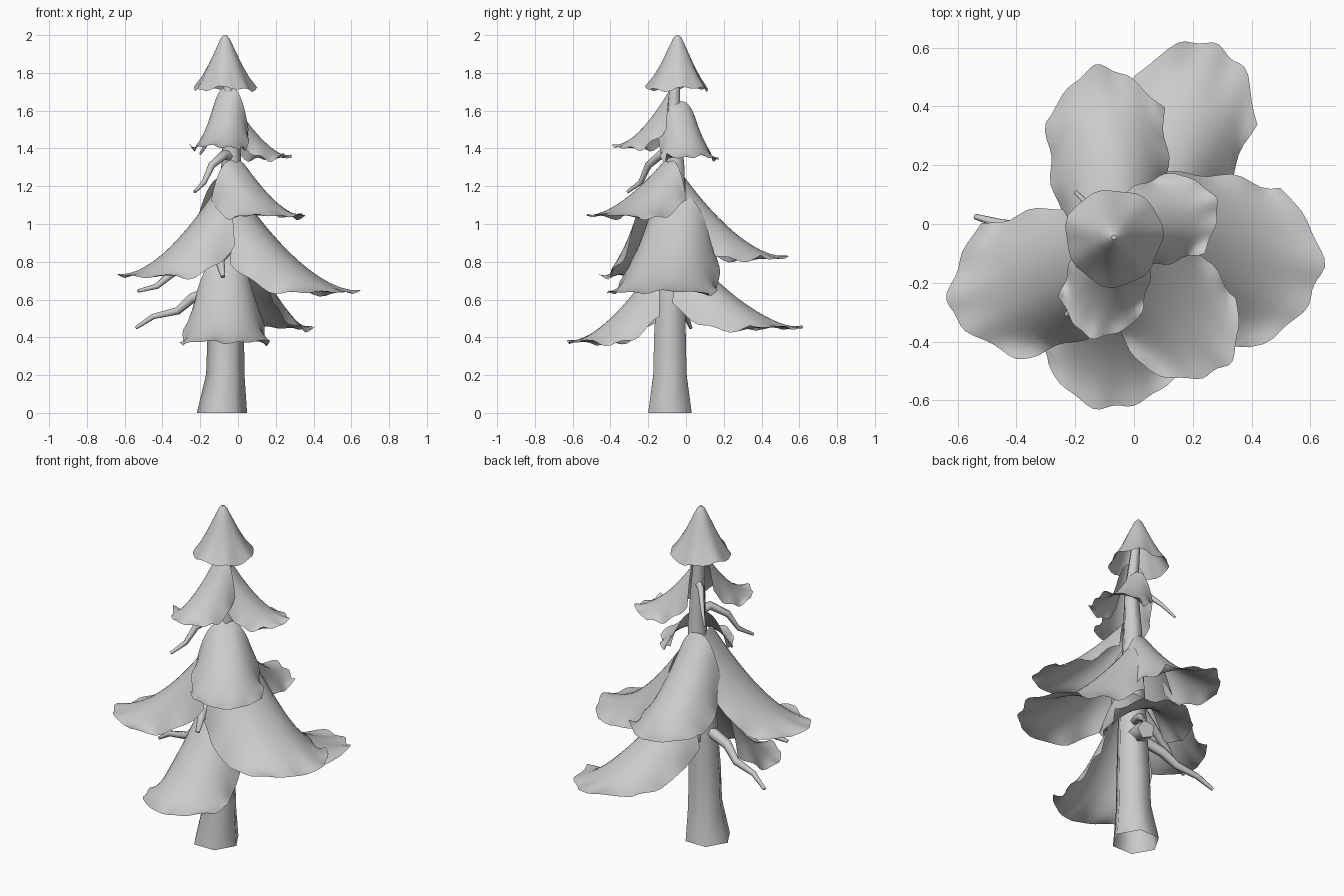
import bpy, math, random
from mathutils import Vector

if "Cube" in bpy.data.objects:
    bpy.data.objects.remove(bpy.data.objects["Cube"])

random.seed(4)


def make(name, verts, faces):
    me = bpy.data.meshes.new(name)
    me.from_pydata([tuple(v) for v in verts], [], faces)
    me.polygons.foreach_set("use_smooth", [len(f) == 4 for f in faces])
    me.update()
    ob = bpy.data.objects.new(name, me)
    bpy.context.collection.objects.link(ob)
    return ob


def tube(name, pts, radii, n=6, base=True):
    """Loft an n-sided tube along a path with end caps."""
    pts = [Vector(p) for p in pts]
    verts, faces = [], []
    for i, p in enumerate(pts):
        d = (pts[min(i + 1, len(pts) - 1)] - pts[max(i - 1, 0)]).normalized()
        side = Vector((0, 1, 0)).cross(d) if abs(d.z) > 0.9 else d.cross(Vector((0, 0, 1)))
        side.normalize()
        up = d.cross(side)
        if i == 0 and name == "trunk":
            side, up = Vector((1, 0, 0)), Vector((0, 1, 0))
        for k in range(n):
            a = 2 * math.pi * k / n
            verts.append(p + radii[i] * (math.cos(a) * side + math.sin(a) * up))
    for i in range(len(pts) - 1):
        for k in range(n):
            a, b = i * n + k, i * n + (k + 1) % n
            faces.append((a, b, b + n, a + n))
    if base:
        faces.append(tuple(reversed(range(n))))
    faces.append(tuple(range(len(verts) - n, len(verts))))
    return make(name, verts, faces)


def bough(name, root, tip, z0, z1, half, lift=(0, 0), nu=12, nv=20):
    """Drooping domed sheet of needles with a ragged rim; lift raises the right/left edge."""
    root, tip = Vector(root), Vector(tip)
    axis = tip - root
    side = Vector((-axis.y, axis.x)).normalized()
    h = z0 - z1
    ph = [random.uniform(0, 6.28) for _ in range(3)]
    verts, faces = [], []
    for i in range(nu + 1):
        u = i / nu
        width = half * (0.8 + 0.2 * math.sin(min(1, u * 1.6) * math.pi / 2))
        spine = z1 + h * (1 - u) ** 1.7
        low = z1 - 0.03 * math.sin(math.pi * u) + 0.3 * h * (1 - u) ** 2
        for j in range(nv + 1):
            v = 2 * j / nv - 1
            edge = low + (spine - low) * lift[v > 0]
            wob = 0.5 * math.sin(5 * v + ph[0]) + 0.5 * math.sin(11 * v + ph[1])
            reach = u * (1 - 0.3 * v * v + 0.03 * wob * u ** 6)
            rag = abs(v) ** 8 * math.sin(13 * u + ph[2] + v)
            p = root + axis * reach + side * v * width * (1 + 0.04 * rag)
            z = spine + (edge - spine) * abs(v) ** 2.6 + 0.012 * wob * u ** 8 + 0.012 * rag
            verts.append((p.x, p.y, z))
    m = nv + 1
    for i in range(nu):
        for j in range(nv):
            a = i * m + j
            faces.append((a, a + m, a + m + 1, a + 1))
    return make(name, verts, faces)


# Trunk with a flared foot, open underneath
tube("trunk",
     [(-.085, -.085, 0), (-.067, -.085, .2), (-.065, -.085, .4), (-.055, -.08, .7),
      (-.04, -.065, 1.0), (-.035, -.055, 1.3), (-.035, -.065, 1.55), (-.06, -.055, 1.85)],
     [.133, .102, .097, .085, .068, .054, .04, .025], base=False)

# Needle boughs, top to bottom
boughs = [
    ("front_top", (-.05, -.07), (-.15, -.38), 1.73, 1.41, .14, (0, 0)),
    ("right_top", (-.03, -.03), (.28, .07), 1.65, 1.355, .145, (0, 0)),
    ("front_right_middle", (-.02, -.09), (.29, -.5), 1.34, 1.045, .195, (0, 0)),
    ("left_middle", (-.07, -.12), (-.62, -.28), 1.24, .725, .235, (.55, 0)),
    ("back_middle", (-.07, -.01), (-.11, .53), 1.25, .82, .2, (0, 0)),
    ("right_low", (.01, -.05), (.63, -.2), 1.16, .64, .28, (0, 0)),
    ("back_right_low", (.02, .0), (.29, .61), .86, .45, .22, (0, .1)),
    ("front_low", (-.07, -.14), (-.07, -.63), .83, .375, .23, (0, 0)),
]
for nm, r, t, z0, z1, w, lf in boughs:
    bough(nm + "_bough", r, t, z0, z1, w, lf)

# Cap cone with a ragged flared skirt
N = 28
verts, faces = [], []
prof = [(.008, 2.0), (.022, 1.985), (.05, 1.925), (.09, 1.84), (.125, 1.775), (.165, 1.715)]
for i, (r, z) in enumerate(prof):
    for k in range(N):
        a = 2 * math.pi * k / N
        wob = (math.sin(3 * a) + math.sin(7 * a + 1)) * (i / 5) ** 3
        rr = r * (1 + .03 * wob)
        verts.append((-.068 + rr * math.cos(a), -.045 + rr * math.sin(a), z + .009 * wob))
for i in range(len(prof) - 1):
    for k in range(N):
        a, b = i * N + k, i * N + (k + 1) % N
        faces.append((a, a + N, b + N, b))
faces.append(tuple(range(N)))
make("top_cap", verts, faces)

# Bare twigs and the branches beneath the boughs
twigs = [
    ("front_left_twig", [(-.04, -.06, 1.35), (-.07, -.13, 1.37), (-.14, -.2, 1.31),
                         (-.18, -.24, 1.22), (-.23, -.31, 1.17)], .03),
    ("back_left_twig", [(-.04, -.06, 1.53), (-.1, 0, 1.52), (-.15, .06, 1.45), (-.2, .11, 1.37)], .022),
    ("left_twig", [(-.06, -.1, .92), (-.2, -.13, .84), (-.36, -.16, .73),
                   (-.43, -.18, .67), (-.53, -.21, .645)], .035),
    ("low_left_twig", [(-.07, -.08, .66), (-.24, -.05, .61), (-.32, -.02, .54),
                       (-.45, 0, .51), (-.54, .025, .45)], .035),
    ("back_branch", [(-.05, -.05, 1.1), (-.05, .05, 1.06), (-.07, .15, .97)], .035),
    ("back_right_branch", [(-.05, -.06, .72), (.02, .07, .68), (.08, .18, .59)], .035),
    ("front_branch", [(-.06, -.08, .86), (-.1, -.19, .82), (-.08, -.27, .72)], .045),
]
for nm, pts, r in twigs:
    tube(nm, pts, [r * (1 - .72 * i / (len(pts) - 1)) for i in range(len(pts))])

# Cut branch stub at the back
tube("branch_stub", [(-.06, -.06, .65), (-.02, .08, .61)], [.06, .052], 5)
